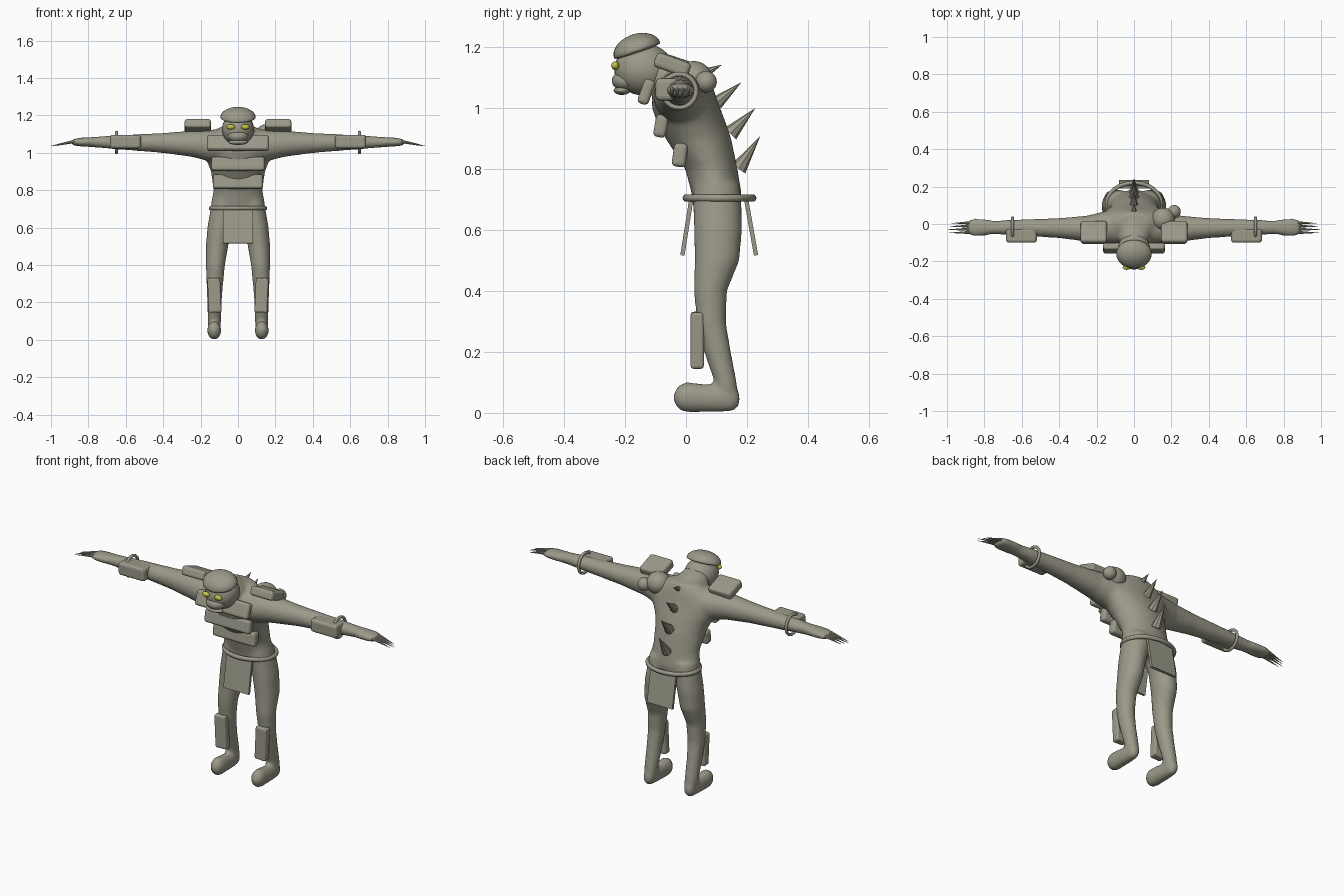
import bpy, bmesh, math
from mathutils import Vector, Matrix

if "Cube" in bpy.data.objects:
    bpy.data.objects.remove(bpy.data.objects["Cube"])


def material(name, rgb):
    m = bpy.data.materials.new(name)
    m.diffuse_color = (*rgb, 1)
    m.use_nodes = True
    m.node_tree.nodes["Principled BSDF"].inputs["Base Color"].default_value = m.diffuse_color
    return m


GREY = material("stone_grey", (0.33, 0.32, 0.25))
YELLOW = material("eye_yellow", (0.55, 0.55, 0.06))


def finish(bm, name, mat=GREY, smooth=True):
    bmesh.ops.recalc_face_normals(bm, faces=bm.faces)
    mesh = bpy.data.meshes.new(name)
    bm.to_mesh(mesh)
    bm.free()
    ob = bpy.data.objects.new(name, mesh)
    bpy.context.collection.objects.link(ob)
    mesh.materials.append(mat)
    mesh.polygons.foreach_set("use_smooth", [smooth] * len(mesh.polygons))
    return ob


def loft(bm, axis, rings, side=1, n=24):
    """Skin elliptical rings (x, y, z, radius_a, radius_b) lying across an axis."""
    u, v = {"x": ((0, 1, 0), (0, 0, 1)), "y": ((1, 0, 0), (0, 0, 1)),
            "z": ((1, 0, 0), (0, 1, 0))}[axis]
    loops = []
    for x, y, z, a, b in rings:
        loop = []
        for i in range(n):
            t = math.tau * i / n
            p = Vector((x, y, z)) + Vector(u) * a * math.cos(t) + Vector(v) * b * math.sin(t)
            loop.append(bm.verts.new((p.x * side, p.y, p.z)))
        loops.append(loop)
    faces = [bm.faces.new(loops[0]), bm.faces.new(loops[-1][::-1])]
    for l0, l1 in zip(loops, loops[1:]):
        for i in range(n):
            j = (i + 1) % n
            faces.append(bm.faces.new((l0[i], l1[i], l1[j], l0[j])))
    bmesh.ops.recalc_face_normals(bm, faces=faces)


def ellipsoid(name, loc, radii, mat=GREY, tilt=0, floor=1.0):
    bm = bmesh.new()
    bmesh.ops.create_uvsphere(bm, u_segments=32, v_segments=18, radius=1)
    for v in bm.verts:
        if v.co.z < 0:
            v.co.z *= floor
    bm.transform(Matrix.Translation(loc) @ Matrix.Rotation(math.radians(tilt), 4, "X")
                 @ Matrix.Diagonal((*radii, 1)))
    return finish(bm, name, mat)


def plate(name, loc, size, tilt=0, lean=0, bevel=0.014):
    bm = bmesh.new()
    bmesh.ops.create_cube(bm, size=1)
    bm.transform(Matrix.Diagonal((*size, 1)))
    if bevel:
        bmesh.ops.bevel(bm, geom=bm.edges[:], offset=bevel, segments=3,
                        profile=0.5, affect="EDGES")
    bm.transform(Matrix.Translation(loc) @ Matrix.Rotation(math.radians(lean), 4, "Y")
                 @ Matrix.Rotation(math.radians(tilt), 4, "X"))
    return finish(bm, name, smooth=False)


def cone(name, base, tip, radius, sides=8):
    base, tip = Vector(base), Vector(tip)
    d = tip - base
    bm = bmesh.new()
    bmesh.ops.create_cone(bm, cap_ends=True, segments=sides, radius1=radius,
                          radius2=0.0005, depth=d.length)
    bm.transform(Matrix.Translation((base + tip) / 2)
                 @ d.to_track_quat("Z", "Y").to_matrix().to_4x4())
    return finish(bm, name, smooth=False)


def band(name, loc, axis, ra, rb, w, h, n=48):
    """Rounded elliptical ring: w is the radial half width, h the half height."""
    bm = bmesh.new()
    loops = []
    for i in range(n):
        t = math.tau * i / n
        loop = []
        for k in range(10):
            s = math.tau * k / 10
            r = w * math.cos(s)
            p = ((ra + r) * math.cos(t), (rb + r) * math.sin(t), h * math.sin(s))
            if axis == "x":
                p = (p[2], p[0], p[1])
            loop.append(bm.verts.new(Vector(p) + Vector(loc)))
        loops.append(loop)
    for i in range(n):
        l0, l1 = loops[i], loops[(i + 1) % n]
        for k in range(10):
            m = (k + 1) % 10
            bm.faces.new((l0[k], l1[k], l1[m], l0[m]))
    return finish(bm, name)


# Body: torso, neck, arms, legs and feet fused into one smooth skin
bm = bmesh.new()
loft(bm, "z", [(0, .10, .66, .12, .075), (0, .10, .72, .145, .082),
               (0, .083, .80, .132, .086), (0, .04, .90, .145, .108),
               (0, .018, .95, .165, .113), (0, 0, 1.0, .20, .112),
               (0, -.008, 1.05, .22, .102), (0, -.008, 1.10, .17, .088),
               (0, .01, 1.145, .08, .05)])
loft(bm, "y", [(0, -.14, 1.12, .06, .06), (0, -.07, 1.11, .085, .07),
               (0, .02, 1.09, .08, .06)])
for s in (1, -1):
    loft(bm, "x", [(0, -.01, 1.04, .10, .09), (.15, -.018, 1.038, .088, .085),
                   (.25, -.025, 1.048, .07, .070), (.40, -.022, 1.052, .054, .054),
                   (.52, -.02, 1.054, .048, .046), (.65, -.02, 1.056, .043, .038),
                   (.75, -.018, 1.057, .036, .030), (.80, -.018, 1.057, .046, .026),
                   (.85, -.018, 1.057, .049, .023), (.88, -.018, 1.056, .042, .018),
                   (.89, -.018, 1.055, .03, .012)], s)
    loft(bm, "z", [(.07, .10, .75, .07, .075), (.075, .102, .70, .072, .08),
                   (.10, .105, .60, .064, .079), (.112, .102, .50, .06, .074),
                   (.12, .080, .40, .051, .055), (.124, .083, .30, .045, .048),
                   (.126, .103, .20, .039, .045), (.126, .130, .10, .036, .037),
                   (.126, .140, .05, .033, .034)], s)
    loft(bm, "y", [(.127, .177, .045, .016, .02), (.127, .155, .045, .03, .041),
                   (.127, .10, .046, .034, .045), (.127, .05, .049, .036, .048),
                   (.127, 0, .051, .038, .051), (.127, -.025, .051, .031, .040),
                   (.127, -.04, .051, .014, .018)], s)
body = finish(bm, "body")
remesh = body.modifiers.new("fuse", "REMESH")
remesh.mode = "VOXEL"
remesh.voxel_size = 0.01
remesh.use_smooth_shade = True
relax = body.modifiers.new("relax", "SMOOTH")
relax.factor = 0.5
relax.iterations = 10

# Head, muzzle, lip, cap and eyes
ellipsoid("head", (0, -.138, 1.125), (.086, .097, .085))
ellipsoid("muzzle", (0, -.195, 1.088), (.055, .048, .035))
ellipsoid("lip", (0, -.21, 1.056), (.052, .027, .014))
ellipsoid("cap", (0, -.16, 1.188), (.095, .080, .054), tilt=19, floor=.18)
for s in (1, -1):
    ellipsoid("eye", (s * .039, -.232, 1.138), (.022, .013, .014), YELLOW)

# Chest plates
plate("upper_chest_plate", (0, -.13, 1.052), (.33, .038, .085), tilt=-20)
plate("middle_chest_plate", (0, -.082, .94), (.285, .042, .074), tilt=-10)
plate("lower_chest_plate", (0, -.02, .845), (.265, .046, .078), tilt=-8)

# Paired armour: shoulders, forearms, wrists, shins, claws
for s in (1, -1):
    plate("shoulder_pad", (s * .215, -.045, 1.14), (.14, .12, .05), tilt=-20)
    plate("forearm_guard", (s * .602, -.062, 1.06), (.165, .075, .072))
    band("wrist_ring", (s * .65, -.022, 1.055), "x", .055, .055, .008, .008)
    plate("shin_guard", (s * .126, .037, .238), (.068, .043, .185), lean=s * 2.5, bevel=.01)
    for i in range(4):
        y = -.045 + i * .017
        cone("claw", (s * .875, y, 1.06), (s * (1.0 - .012 * abs(i - 1)), y - .002, 1.037), .009)

# Belt and hanging cloth panels
band("belt", (0, .11, .704), "z", .145, .11, .011, .012)
plate("front_cloth", (0, .003, .61), (.158, .014, .19), tilt=-9, bevel=0)
plate("back_cloth", (0, .213, .61), (.158, .014, .19), tilt=10, bevel=0)

# Growths on one shoulder
ellipsoid("large_growth", (.155, .025, 1.093), (.064, .062, .06))
ellipsoid("small_growth", (.215, .066, 1.085), (.035, .035, .035))

# Spikes down the spine
for by, bz, ty, tz, r in [(.055, 1.11, .116, 1.14, .018), (.10, 1.016, .18, 1.082, .023),
                          (.145, .915, .225, .997, .027), (.172, .80, .242, .905, .027)]:
    cone("back_spike", (0, by, bz), (0, ty, tz), r)
